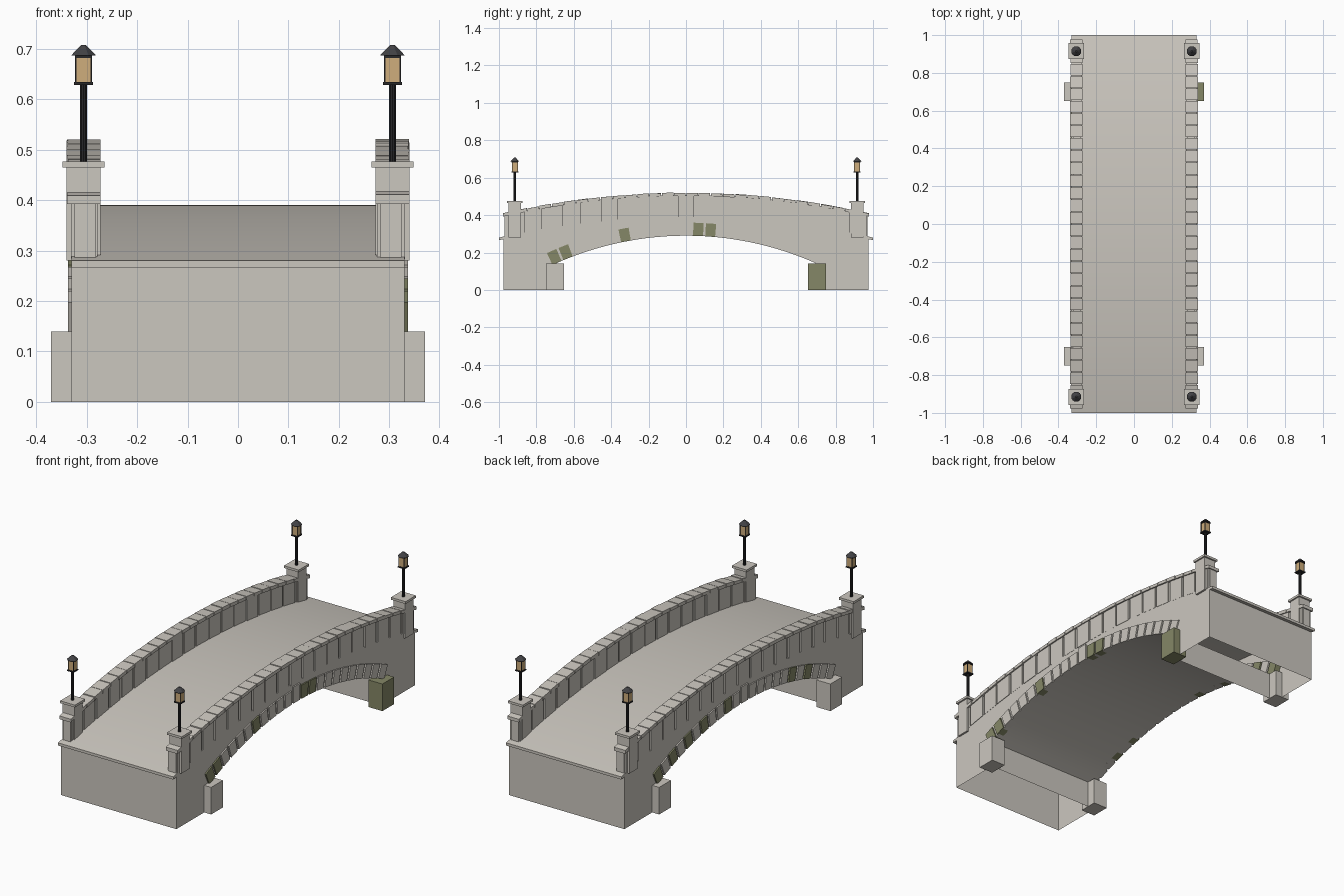
import bpy, bmesh, math, random
from mathutils import Matrix

random.seed(4)
if "Cube" in bpy.data.objects:
    bpy.data.objects.remove(bpy.data.objects["Cube"])


def material(name, rgb):
    m = bpy.data.materials.new(name)
    m.use_nodes = True
    m.diffuse_color = (*rgb, 1)
    m.node_tree.nodes["Principled BSDF"].inputs["Base Color"].default_value = (*rgb, 1)
    return m


STONE = material("pale stone", (0.60, 0.57, 0.52))
MOSS = material("mossy stone", (0.235, 0.245, 0.135))
IRON = material("black iron", (0.02, 0.02, 0.022))
ROOF = material("dark roof metal", (0.055, 0.055, 0.06))
GLASS = material("amber glass", (0.62, 0.42, 0.20))

HALF = 0.33         # half width of the bridge
SPRING = 0.70       # where the arch meets its abutments
RADIUS = 1.708      # arch radius
CENTRE = 0.29 - RADIUS


def deck_z(y):
    return 0.39 - 0.11 * y * y


def rail_z(y):
    return 0.52 - 0.115 * y * y


def span(a, b, n):
    return [a + (b - a) * i / n for i in range(n + 1)]


def prism(bm, profile, x0, x1, mat=0):
    """Extrude a (y, z) outline from x0 to x1."""
    x0, x1 = sorted((x0, x1))
    a = [bm.verts.new((x0, y, z)) for y, z in profile]
    b = [bm.verts.new((x1, y, z)) for y, z in profile]
    faces = [bm.faces.new(a), bm.faces.new(b[::-1])]
    for i in range(len(a)):
        j = (i + 1) % len(a)
        faces.append(bm.faces.new((a[i], b[i], b[j], a[j])))
    for f in faces:
        f.material_index = mat


def box(bm, x0, x1, y0, y1, z0, z1, mat=0):
    prism(bm, [(y0, z0), (y1, z0), (y1, z1), (y0, z1)], x0, x1, mat)


def cone(bm, x, y, z0, z1, r0, r1, sides, mat=0, turn=0.0):
    place = Matrix.Translation((x, y, (z0 + z1) / 2)) @ Matrix.Rotation(turn, 4, "Z")
    made = bmesh.ops.create_cone(bm, cap_ends=True, segments=sides, radius1=r0,
                                 radius2=r1, depth=z1 - z0, matrix=place)
    for f in {f for v in made["verts"] for f in v.link_faces}:
        f.material_index = mat


def finish(bm, name, mats, smooth=False):
    bmesh.ops.recalc_face_normals(bm, faces=bm.faces)
    mesh = bpy.data.meshes.new(name)
    bm.to_mesh(mesh)
    bm.free()
    for m in mats:
        mesh.materials.append(m)
    ob = bpy.data.objects.new(name, mesh)
    bpy.context.collection.objects.link(ob)
    if smooth:
        bpy.ops.object.select_all(action="DESELECT")
        ob.select_set(True)
        bpy.context.view_layer.objects.active = ob
        bpy.ops.object.shade_smooth_by_angle(angle=math.radians(30))
    return ob


# Arched body, hollow and open underneath
END = 0.975
bm = bmesh.new()
outline = [(y, deck_z(y) - 0.008) for y in span(-END, END, 40)]
outline += [(END, 0), (SPRING, 0)]
outline += [(y, CENTRE + math.sqrt(RADIUS ** 2 - y * y)) for y in span(SPRING, -SPRING, 40)]
outline += [(-SPRING, 0), (-END, 0)]
prism(bm, outline, -HALF, HALF)
bmesh.ops.recalc_face_normals(bm, faces=bm.faces)
bottom = [f for f in bm.faces if all(v.co.z < 0.001 for v in f.verts)]
bmesh.ops.delete(bm, geom=bottom, context="FACES_ONLY")
finish(bm, "bridge_body", [STONE], True)

# Curved deck slab
bm = bmesh.new()
ys = span(-1, 1, 40)
prism(bm, [(y, deck_z(y)) for y in ys] + [(y, deck_z(y) - 0.014) for y in ys[::-1]], -HALF, HALF)
finish(bm, "deck", [STONE], True)

# Springer blocks at the arch feet
for sx, side in ((1, "left"), (-1, "right")):
    for sy, end in ((1, "back"), (-1, "front")):
        bm = bmesh.new()
        box(bm, sx * 0.29, sx * 0.37, sy * 0.70 - 0.048, sy * 0.70 + 0.048, 0, 0.14)
        finish(bm, f"springer_{end}_{side}", [MOSS if sx > 0 and sy > 0 else STONE])

# Arch ring stones, some mossy
mossy = {1: {-11, -10, -5, 1, 2}, -1: {11, 9, 7, 5, 2, -6, -8}}
step = math.asin(0.69 / RADIUS) / 11
for sx, side in ((1, "left"), (-1, "right")):
    bm = bmesh.new()
    for i in range(-11, 12):
        top = RADIUS + (0.085 if i == 0 else 0.07)
        ring = []
        for r, k in ((RADIUS, -0.41), (RADIUS, 0.41), (top, 0.41), (top, -0.41)):
            a = (i + k) * step
            ring.append((r * math.sin(a), CENTRE + r * math.cos(a)))
        prism(bm, ring, sx * 0.30, sx * 0.337, int(i in mossy[sx]))
    finish(bm, f"arch_stones_{side}", [STONE, MOSS])

# Parapets: core wall, proud blocks and coping stones
for sx, side in ((1, "left"), (-1, "right")):
    bm = bmesh.new()
    ys = span(-0.97, 0.97, 40)
    prism(bm, [(y, rail_z(y) - 0.012) for y in ys] + [(y, deck_z(y) - 0.01) for y in ys[::-1]],
          sx * 0.281, sx * 0.324)
    finish(bm, f"parapet_core_{side}", [STONE], True)

    bm = bmesh.new()
    joints = span(-0.97, 0.97, 19)
    for a, b in zip(joints, joints[1:]):
        a, b = a + random.uniform(0.003, 0.010), b - random.uniform(0.003, 0.010)
        cuts = span(a, b, 2)
        block = [(y, rail_z(y) - 0.016) for y in cuts]
        block += [(y, deck_z(y) - 0.004) for y in cuts[::-1]]
        prism(bm, block, sx * (0.276 + random.uniform(-0.002, 0.002)),
              sx * (0.331 + random.uniform(-0.001, 0.002)))
    finish(bm, f"parapet_blocks_{side}", [STONE])

    bm = bmesh.new()
    joints = span(-0.98, 0.98, 30)
    for a, b in zip(joints, joints[1:]):
        a, b = a + 0.002, b - 0.002
        lift = random.uniform(-0.002, 0.001)
        prism(bm, [(a, rail_z(a) + lift), (b, rail_z(b) + lift),
                   (b, rail_z(b) - 0.018), (a, rail_z(a) - 0.018)],
              sx * 0.272, sx * (0.338 + random.uniform(-0.001, 0.002)))
    finish(bm, f"coping_{side}", [STONE])

# Corner posts with lamps
POST_X, POST_Y = 0.306, 0.915
for sx, side in ((1, "left"), (-1, "right")):
    for sy, end in ((1, "back"), (-1, "front")):
        x, y = sx * POST_X, sy * POST_Y

        def block(bm, w, z0, z1, mat=0):
            box(bm, x - w, x + w, y - w, y + w, z0, z1, mat)

        bm = bmesh.new()
        block(bm, 0.034, 0.28, 0.465)
        block(bm, 0.042, 0.464, 0.476)
        finish(bm, f"post_{end}_{side}", [STONE])

        bm = bmesh.new()
        cone(bm, x, y, 0.475, 0.63, 0.007, 0.007, 10)
        finish(bm, f"lamp_pole_{end}_{side}", [IRON], True)

        bm = bmesh.new()
        block(bm, 0.019, 0.628, 0.634)
        block(bm, 0.015, 0.634, 0.686, 1)
        for cx in (-0.015, 0.015):
            for cy in (-0.015, 0.015):
                cone(bm, x + cx, y + cy, 0.633, 0.686, 0.002, 0.002, 4, 0, math.pi / 4)
        block(bm, 0.017, 0.681, 0.687)
        cone(bm, x, y, 0.686, 0.707, 0.027, 0.005, 8, 2, math.pi / 8)
        finish(bm, f"lantern_{end}_{side}", [IRON, GLASS, ROOF])
